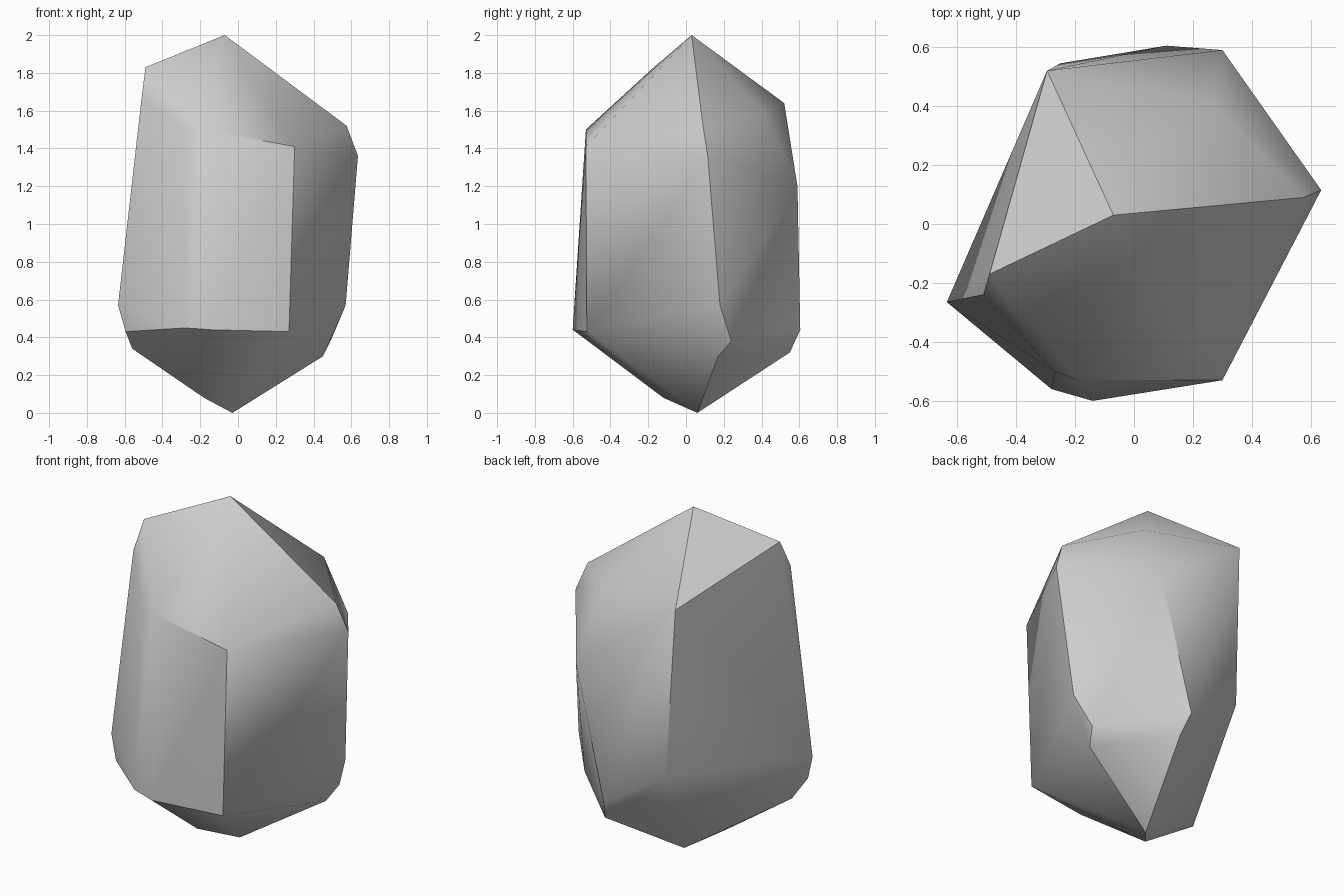
import bpy, bmesh, math

cube = bpy.data.objects.get("Cube")
if cube:
    bpy.data.objects.remove(cube, do_unlink=True)

# Stone colour
stone = bpy.data.materials.new("stone_grey")
stone.use_nodes = True
grey = (0.6, 0.6, 0.6, 1)
stone.diffuse_color = grey
stone.node_tree.nodes["Principled BSDF"].inputs["Base Color"].default_value = grey

# Corner points of the cut crystal, by level
crown = [(-.07, .03, 2), (-.49, -.17, 1.83), (-.51, -.24, 1.67), (-.295, .52, 1.64),
         (.27, .41, 1.59), (.575, .09, 1.52), (-.27, -.5, 1.5), (-.19, -.53, 1.5),
         (.3, -.53, 1.41), (.635, .115, 1.36), (.3, .59, 1.2)]
girdle = [(-.25, .545, .65), (-.635, -.265, .57), (.57, .18, .57)]
base = [(-.28, -.56, .45), (-.14, -.6, .44), (.11, .605, .44), (.27, -.525, .43),
        (-.595, -.28, .43), (.49, .24, .38), (-.56, -.18, .34), (.14, .55, .32),
        (.45, .17, .3), (-.18, -.12, .08), (-.03, .06, 0)]

# Facets wrapped around the corners
bm = bmesh.new()
for corner in crown + girdle + base:
    bm.verts.new(corner)
bmesh.ops.convex_hull(bm, input=bm.verts[:])
bmesh.ops.recalc_face_normals(bm, faces=bm.faces[:])
mesh = bpy.data.meshes.new("crystal_stone")
bm.to_mesh(mesh)
bm.free()
mesh.materials.append(stone)

crystal = bpy.data.objects.new("crystal_stone", mesh)
bpy.context.collection.objects.link(crystal)
bpy.ops.object.select_all(action="DESELECT")
crystal.select_set(True)
bpy.context.view_layer.objects.active = crystal
bpy.ops.object.shade_smooth_by_angle(angle=math.radians(38))
